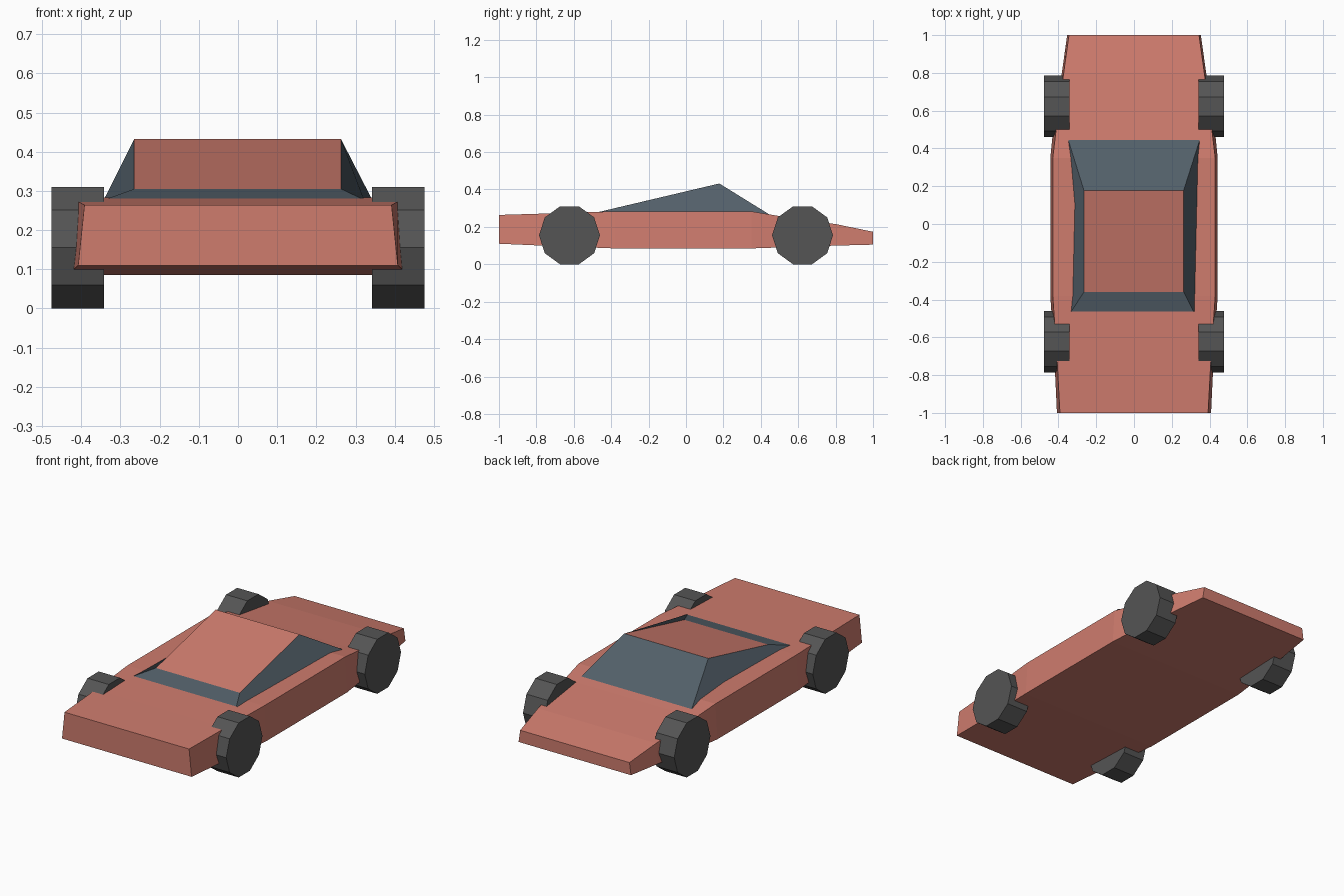
import bpy, bmesh
from math import pi, cos, sin

if "Cube" in bpy.data.objects:
    bpy.data.objects.remove(bpy.data.objects["Cube"])


def material(name, color):
    m = bpy.data.materials.new(name)
    m.diffuse_color = (*color, 1)
    m.use_nodes = True
    m.node_tree.nodes["Principled BSDF"].inputs["Base Color"].default_value = m.diffuse_color
    return m


RED = material("red_paint", (0.62, 0.20, 0.155))
GLASS = material("dark_glass", (0.085, 0.115, 0.14))
RUBBER = material("rubber", (0.09, 0.09, 0.09))


def loft(name, rings, mats):
    """Skin a list of equal-length closed rings and cap both ends."""
    bm = bmesh.new()
    loops = [[bm.verts.new(p) for p in ring] for ring in rings]
    n = len(rings[0])
    for a, b in zip(loops, loops[1:]):
        for i in range(n):
            j = (i + 1) % n
            bm.faces.new((a[i], a[j], b[j], b[i]))
    bm.faces.new(loops[0])
    end = bm.faces.new(loops[-1])
    end.material_index = len(mats) - 1
    bmesh.ops.recalc_face_normals(bm, faces=bm.faces)
    mesh = bpy.data.meshes.new(name)
    bm.to_mesh(mesh)
    bm.free()
    for m in mats:
        mesh.materials.append(m)
    ob = bpy.data.objects.new(name, mesh)
    bpy.context.collection.objects.link(ob)
    return ob


# Body: stations along y as (y, bottom z, top z, bottom half width, top half width)
stations = [
    (-1.00, 0.110, 0.264, 0.408, 0.392),
    (-0.70, 0.097, 0.273, 0.422, 0.408),
    (-0.38, 0.085, 0.283, 0.443, 0.430),
    (0.35, 0.085, 0.283, 0.443, 0.430),
    (0.50, 0.090, 0.258, 0.428, 0.412),
    (0.80, 0.100, 0.215, 0.382, 0.372),
    (1.00, 0.105, 0.174, 0.354, 0.344),
]
loft("car_body",
     [[(-wb, y, zb), (wb, y, zb), (wt, y, zt), (-wt, y, zt)]
      for y, zb, zt, wb, wt in stations], [RED])

# Cabin: glass sides, with the sloping roof panel as the red end cap
loft("cabin", [
    [(-0.342, -0.478, 0.277), (0.322, -0.478, 0.277),
     (0.348, 0.445, 0.267), (-0.348, 0.445, 0.267)],
    [(-0.265, -0.36, 0.305), (0.263, -0.36, 0.305),
     (0.263, 0.178, 0.432), (-0.265, 0.178, 0.432)],
], [GLASS, RED])

# Wheels: ten-sided discs with a flat side on the ground
R = 0.163
HUB_Z = R * cos(pi / 10)
for end, y in (("front", -0.623), ("rear", 0.623)):
    for side, s in (("left", -1), ("right", 1)):
        loft(f"{end}_{side}_wheel",
             [[(s * x, y + R * cos(k * pi / 5), HUB_Z + R * sin(k * pi / 5))
               for k in range(10)] for x in (0.342, 0.476)], [RUBBER])
